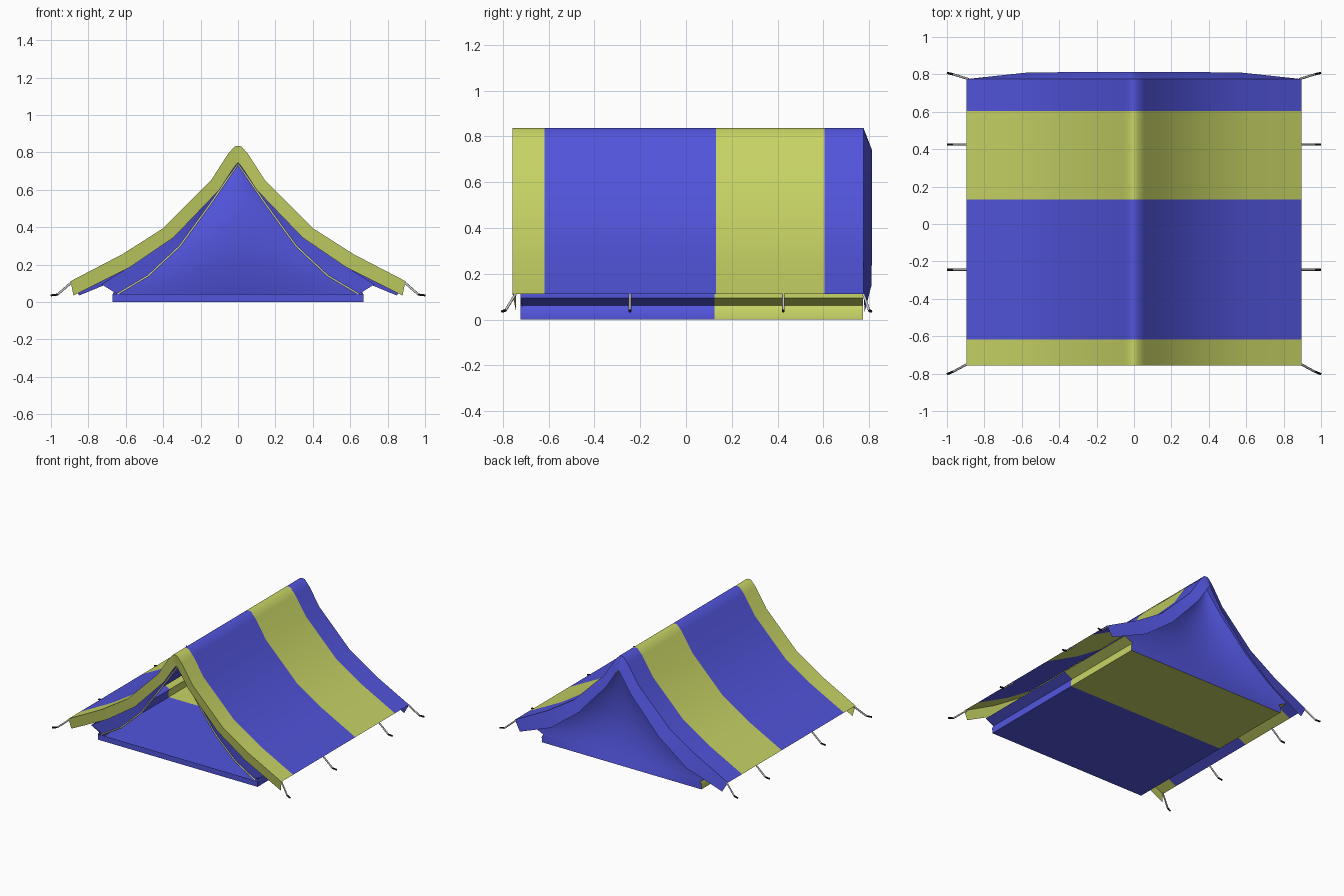
import bpy, math

if "Cube" in bpy.data.objects:
    bpy.data.objects.remove(bpy.data.objects["Cube"])


def material(name, rgb):
    m = bpy.data.materials.new(name)
    m.diffuse_color = (*rgb, 1)
    m.use_nodes = True
    m.node_tree.nodes["Principled BSDF"].inputs["Base Color"].default_value = m.diffuse_color
    return m


BLUE = material("blue_cloth", (0.085, 0.09, 0.72))
LIME = material("lime_cloth", (0.58, 0.66, 0.13))
CREAM = material("cream_trim", (0.55, 0.55, 0.42))
BLACK = material("black_tip", (0.01, 0.01, 0.01))


def mirrored(profile):
    """Full left-to-right profile from a half that runs apex -> right edge."""
    return [(-x, z) for x, z in reversed(profile[1:])] + profile


def sheet(name, rows, stripe=lambda y: 0, angle=40):
    """Cloth grid through rows of points, coloured by stripe(y)."""
    n = len(rows[0])
    verts = [p for r in rows for p in r]
    faces = [(i * n + j, i * n + j + 1, (i + 1) * n + j + 1, (i + 1) * n + j)
             for i in range(len(rows) - 1) for j in range(n - 1)]
    me = bpy.data.meshes.new(name)
    me.from_pydata(verts, [], faces)
    me.materials.append(BLUE)
    me.materials.append(LIME)
    for f in me.polygons:
        f.material_index = stripe(f.center.y)
    ob = bpy.data.objects.new(name, me)
    bpy.context.collection.objects.link(ob)
    bpy.ops.object.select_all(action='DESELECT')
    ob.select_set(True)
    bpy.context.view_layer.objects.active = ob
    bpy.ops.object.shade_smooth_by_angle(angle=math.radians(angle))
    return ob


def tube(name, pts, radius, mat=None):
    cu = bpy.data.curves.new(name, 'CURVE')
    cu.dimensions = '3D'
    cu.bevel_depth = radius
    cu.bevel_resolution = 1
    cu.use_fill_caps = True
    sp = cu.splines.new('POLY')
    sp.points.add(len(pts) - 1)
    for p, co in zip(sp.points, pts):
        p.co = (*co, 1)
    if mat:
        cu.materials.append(mat)
    ob = bpy.data.objects.new(name, cu)
    bpy.context.collection.objects.link(ob)


# Outer fly sheet with stripes
fly = mirrored([(0, 0.836), (0.018, 0.832), (0.055, 0.79), (0.145, 0.65),
                (0.40, 0.395), (0.62, 0.255), (0.895, 0.112)])
sheet("fly_sheet", [[(x, y, z) for x, z in fly] for y in (-0.757, -0.617, 0.13, 0.605, 0.775)],
      lambda y: int(y < -0.617 or 0.13 < y < 0.605))

# Front valance hanging from the fly edge
front_low = mirrored([(0, 0.745), (0.01, 0.735), (0.035, 0.70), (0.10, 0.60),
                      (0.345, 0.345), (0.58, 0.185), (0.88, 0.035)])
sheet("front_valance", [[(x, -0.757, z) for x, z in fly],
                        [(x, -0.742, z) for x, z in front_low]], lambda y: 1)

# Rear valance flaring backwards
back_low = mirrored([(0, 0.74), (0.01, 0.73), (0.035, 0.69), (0.10, 0.59),
                     (0.335, 0.33), (0.57, 0.15), (0.85, 0.035)])
sheet("rear_valance", [[(x, 0.775, z) for x, z in fly],
                       [(x, 0.812 - 0.032 * max(0, (abs(x) - 0.55) / 0.3), z)
                        for x, z in back_low]])

# Inner tent walls
FRONT, BACK = -0.722, 0.772
inner_half = [(0, 0.745), (0.13, 0.585), (0.36, 0.355), (0.56, 0.20), (0.73, 0.095),
              (0.66, 0.062), (0.672, 0.04), (0.67, 0.0)]
inner = mirrored(inner_half)


def inner_stripe(y):
    return int(y > 0.125)


sheet("inner_walls", [[(x, y, z) for x, z in inner] for y in (FRONT, 0.125, BACK)], inner_stripe)

# Groundsheet, with a low sill across the doorway
sheet("groundsheet", [[(-0.67, y, 0), (0.67, y, 0)] for y in (FRONT, 0.125, BACK)], inner_stripe)
sheet("door_sill", [[(-0.67, FRONT, z), (0.67, FRONT, z)] for z in (0, 0.042)])

# Rear wall sagging inwards
rows = []
for w, z in inner_half:
    sag = 0.07 * math.sin(math.pi * min(1, z / 0.745))
    rows.append([(w * u / 6, BACK - sag * (1 - (u / 6) ** 2), z) for u in range(-6, 7)])
sheet("rear_wall", rows)

# Open door panels with trim on their edges
door = [(0, 0.738), (0.15, 0.52), (0.31, 0.30), (0.48, 0.14), (0.645, 0.042)]
for s, side in ((-1, "left"), (1, "right")):
    sheet(side + "_door_panel", [[(s * x, FRONT, z) for x, z in inner_half[:5]],
                                 [(s * x, FRONT + 0.01, z) for x, z in door]])
    tube(side + "_door_trim", [(s * x, FRONT + 0.006, z) for x, z in door], 0.006, CREAM)

    # Peg loops with black ends
    for i, (y0, y1) in enumerate(((-0.745, -0.803), (-0.245, -0.245), (0.425, 0.425), (0.775, 0.808))):
        ym = y0 + (y1 - y0) * 0.75
        knee = (s * 0.965, ym, 0.04)
        tube(f"{side}_peg_loop_{i}", [(s * 0.885, y0, 0.11), knee], 0.006)
        tube(f"{side}_peg_tip_{i}", [knee, (s * 1.0, y1, 0.036)], 0.006, BLACK)
